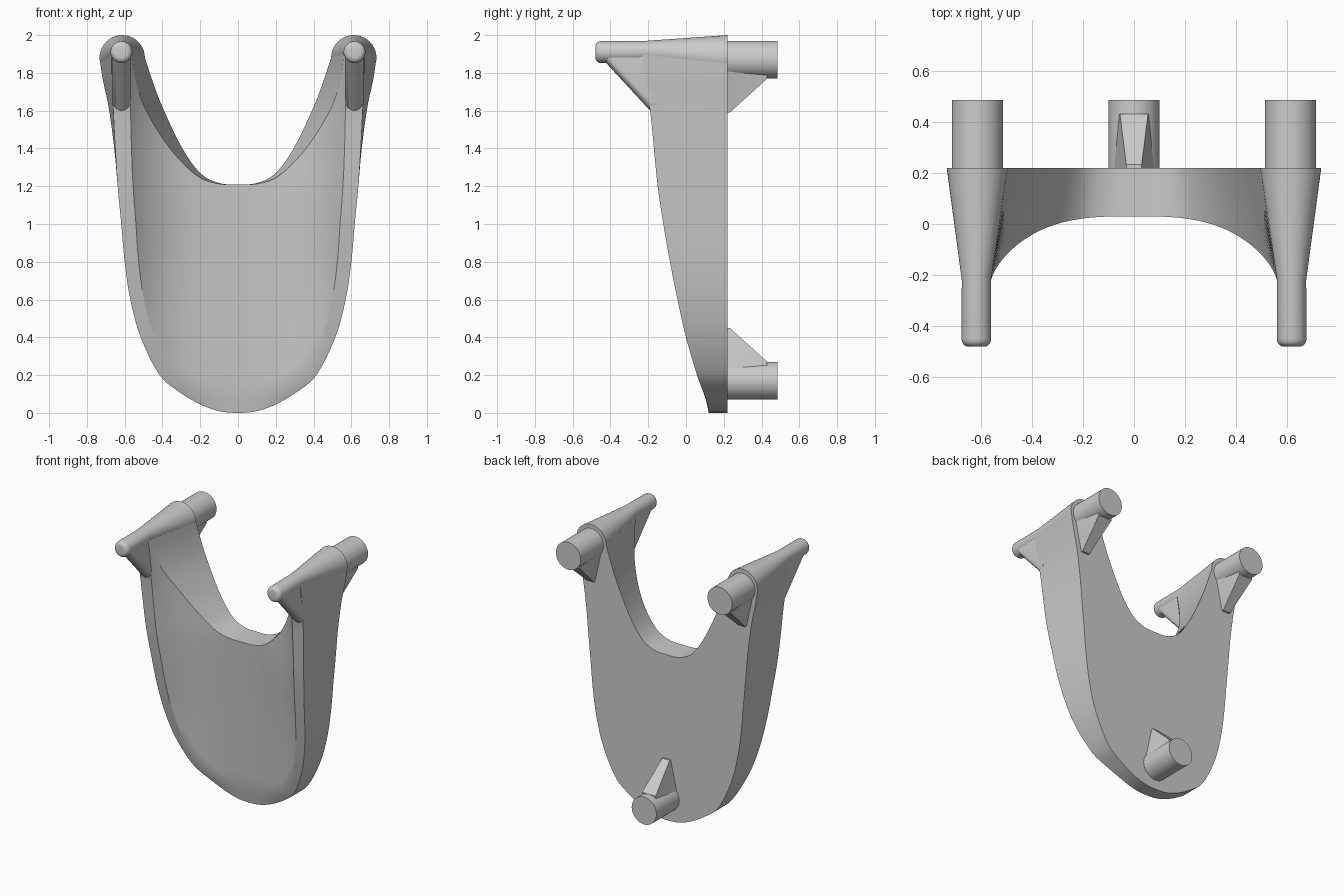
import bpy, bmesh, math
from mathutils import Vector

if "Cube" in bpy.data.objects:
    bpy.data.objects.remove(bpy.data.objects["Cube"])

BACK = 0.22


def spline(pts, n):
    """Smooth curve through points, resampled to n+1 evenly spaced points."""
    P = [Vector(p) for p in pts]
    # first point mirrored so the curve is level at x = 0
    P = [Vector((-P[1].x, P[1].y))] + P + [2 * P[-1] - P[-2]]
    fine = []
    for i in range(1, len(P) - 2):
        a, b, c, d = P[i - 1:i + 3]
        for k in range(20):
            t = k / 20
            fine.append(0.5 * (2 * b + (c - a) * t + (2 * a - 5 * b + 4 * c - d) * t * t
                               + (3 * b - a - 3 * c + d) * t ** 3))
    fine.append(P[-2])
    acc = [0]
    for p, q in zip(fine, fine[1:]):
        acc.append(acc[-1] + (q - p).length)
    out, j = [], 0
    for i in range(n + 1):
        s = acc[-1] * i / n
        while j < len(acc) - 2 and acc[j + 1] < s:
            j += 1
        out.append(fine[j].lerp(fine[j + 1], (s - acc[j]) / (acc[j + 1] - acc[j])))
    return out


def lookup(table, v):
    """Linear interpolation in a sorted (key, value) table."""
    for (a, fa), (b, fb) in zip(table, table[1:]):
        if v <= b:
            return fa + (fb - fa) * max(0, (v - a) / max(b - a, 1e-6))
    return table[-1][1]


def finish(name, bm, mirror, angle=35):
    bmesh.ops.recalc_face_normals(bm, faces=bm.faces)
    me = bpy.data.meshes.new(name)
    bm.to_mesh(me)
    bm.free()
    ob = bpy.data.objects.new(name, me)
    bpy.context.collection.objects.link(ob)
    bpy.ops.object.select_all(action='DESELECT')
    ob.select_set(True)
    bpy.context.view_layer.objects.active = ob
    bpy.ops.object.shade_smooth_by_angle(angle=math.radians(angle))
    if mirror:
        ob.modifiers.new("Mirror", 'MIRROR').merge_threshold = 0.001


def bridge(bm, rings):
    for a, b in zip(rings, rings[1:]):
        for k in range(len(a)):
            m = (k + 1) % len(a)
            bm.faces.new((a[k], a[m], b[m], b[k]))


def turned(name, rings, mirror, n=40):
    """Round part along y from rings of (x, y, z, radius)."""
    bm = bmesh.new()
    loops = [[bm.verts.new((x + r * math.cos(2 * math.pi * k / n), y, z + r * math.sin(2 * math.pi * k / n)))
              for k in range(n)] for x, y, z, r in rings]
    bridge(bm, loops)
    bm.faces.new(loops[0])
    bm.faces.new(loops[-1])
    finish(name, bm, mirror)


def hull(name, pts, mirror):
    bm = bmesh.new()
    for p in pts:
        bm.verts.new(p)
    res = bmesh.ops.convex_hull(bm, input=bm.verts)
    loose = [v for v in bm.verts if not v.link_faces]
    bmesh.ops.delete(bm, geom=loose, context='VERTS')
    finish(name, bm, mirror)


# Shield body: outlines of the right half as (x, z)
N = 56
low = [(0, 0), (.1, .009), (.2, .045), (.31, .11), (.415, .2), (.515, .4), (.57, .6), (.6, .8), (.618, 1.0), (.637, 1.2)]
outer_front = spline(low + [(.65, 1.4), (.66, 1.6), (.668, 1.78), (.67, 1.9)], N)
outer_back = spline(low + [(.655, 1.4), (.685, 1.62), (.715, 1.76), (.733, 1.88)], N)
notch_front = spline([(0, 1.21), (.1, 1.213), (.2, 1.245), (.3, 1.33), (.4, 1.455), (.5, 1.63), (.545, 1.78), (.56, 1.9)], N)
notch_back = spline([(0, 1.21), (.1, 1.217), (.2, 1.27), (.3, 1.41), (.4, 1.62), (.45, 1.75), (.493, 1.88)], N)
rim_y = [(0, .12), (.2, .058), (.4, 0), (.6, -.045), (.8, -.085), (1, -.12), (1.2, -.15), (1.4, -.17), (1.6, -.19), (1.9, -.235)]
rim_curve = spline([(z, y) for z, y in rim_y], 60)
rim_y = [(p.x, p.y) for p in rim_curve]

# inner edge of the flat rim
rim_in = []
for i, p in enumerate(outer_front):
    t = outer_front[min(i + 1, N)] - outer_front[max(i - 1, 0)]
    nrm = Vector((-t.y, t.x)).normalized() if i else Vector((0, 1))
    rim_in.append(p + nrm * (.065 + .035 * (i / N) ** 2))
rim_x = sorted((p.y, p.x) for p in rim_in)

bm = bmesh.new()
sections, COLS = [], 16
for i in range(N + 1):
    of, ob, ri, nf, nb = outer_front[i], outer_back[i], rim_in[i], notch_front[i], notch_back[i]
    sec = [(ob.x, BACK, ob.y), (of.x, lookup(rim_y, of.y), of.y), (ri.x, lookup(rim_y, ri.y), ri.y)]
    for c in range(1, COLS + 1):
        p = ri.lerp(nf, c / COLS)
        edge = lookup(rim_y, p.y)
        floor = .1 - .07 * min(1, (p.y - .065) / 1.145)
        r = min(1, p.x / max(lookup(rim_x, p.y), 1e-4))
        sec.append((p.x, floor + (edge - floor) * r ** 3, p.y))
    sec.append((nb.x, BACK, nb.y))
    sections.append([bm.verts.new(v) for v in sec])
bridge(bm, sections)
bm.faces.new(sections[-1])
finish("shield_body", bm, True, 30)

# Tapered horns ending in rounded pegs
X = .613
tip = [(X + .004, -.48 + .03 * (1 - math.cos(a)), 1.91, .03 + .028 * math.sin(a))
       for a in [k * math.pi / 10 for k in range(6)]]
turned("horn_peg", tip + [(X + .004, -.22, 1.912, .057), (X, BACK, 1.88, .12)], True)


# Rounded braces under the pegs
def arc(x, y, z, r):
    return [(x + r * math.cos(k * math.pi / 12), y, z + r * math.sin(k * math.pi / 12)) for k in range(24)]


hull("peg_brace", arc(X + .003, -.185, 1.645, .05) + arc(X + .003, -.425, 1.905, .05)
     + arc(X + .003, -.15, 1.645, .05) + arc(X + .003, -.15, 1.905, .05), True)

# Mounting posts on the back with their wedge braces
for label, x, z, d, mir in (("upper", X, 1.87, -1, True), ("lower", 0, .17, 1, False)):
    turned(label + "_post", [(x, BACK - .02, z, .1), (x, .485, z, .1)], mir)
    pts = []
    for s in (-1, 1):
        pts += [(x + s * .03, BACK - .02, z + d * .28), (x + s * .03, BACK + .012, z + d * .28),
                (x + s * .055, .43, z + d * .1), (x + s * .06, .43, z + d * .06),
                (x + s * .08, BACK - .02, z + d * .06)]
    hull(label + "_post_brace", pts, mir)
